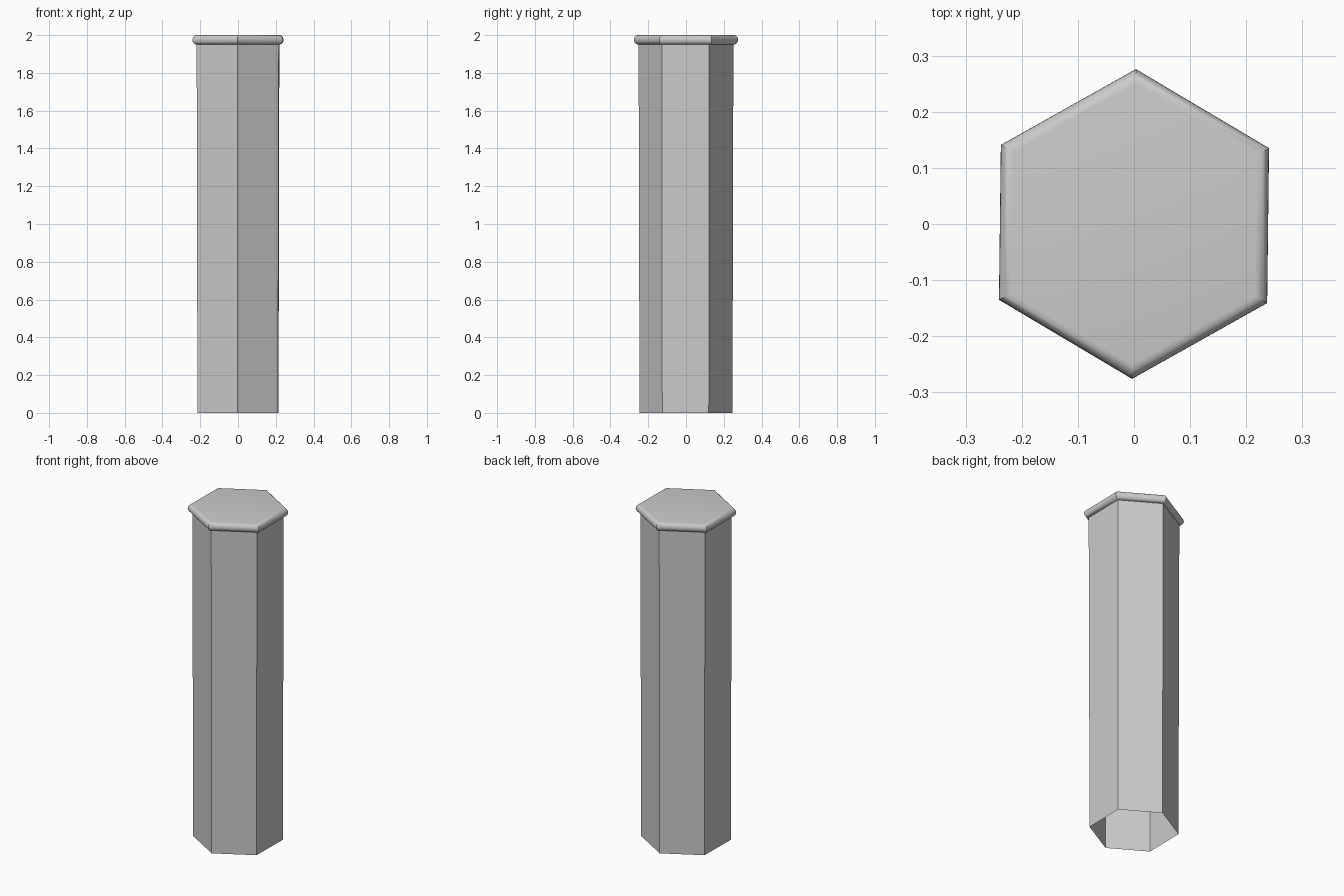
import bpy
import math

if "Cube" in bpy.data.objects:
    bpy.data.objects.remove(bpy.data.objects["Cube"])

SIDES = 6
TURN = math.radians(89.3)   # one corner points almost exactly along +y
R_BASE, R_TOP = 0.246, 0.251
RIM = 0.025                 # rim bead radius
HEIGHT = 2.0


def hex_lathe(name, profile, cap=False):
    """Sweep an (r, z) profile around six sides, optionally closing the last ring."""
    verts = [(r * math.cos(TURN + math.tau * i / SIDES),
              r * math.sin(TURN + math.tau * i / SIDES), z)
             for r, z in profile for i in range(SIDES)]
    faces = []
    for k in range(len(profile) - 1):
        for i in range(SIDES):
            j = (i + 1) % SIDES
            a, b = k * SIDES, (k + 1) * SIDES
            faces.append((a + i, a + j, b + j, b + i))
    if cap:
        top = (len(profile) - 1) * SIDES
        faces.append(tuple(range(top, top + SIDES)))
    mesh = bpy.data.meshes.new(name)
    mesh.from_pydata(verts, [], faces)
    mesh.update()
    obj = bpy.data.objects.new(name, mesh)
    bpy.context.collection.objects.link(obj)
    bpy.context.view_layer.objects.active = obj
    obj.select_set(True)
    bpy.ops.object.shade_smooth_by_angle(angle=math.radians(30))
    obj.select_set(False)
    return obj


# Hollow, slightly tapered six-sided shaft, open at the bottom
hex_lathe("shaft", [(R_BASE, 0), (R_TOP, HEIGHT - 2 * RIM)])

# Half-round bead around the top, closed by the flat lid
steps = 12
bead = []
for s in range(steps + 1):
    a = -math.pi / 2 + math.pi * s / steps
    bead.append((R_TOP + RIM * math.cos(a), HEIGHT - RIM + RIM * math.sin(a)))
hex_lathe("rim_and_lid", bead, cap=True)
